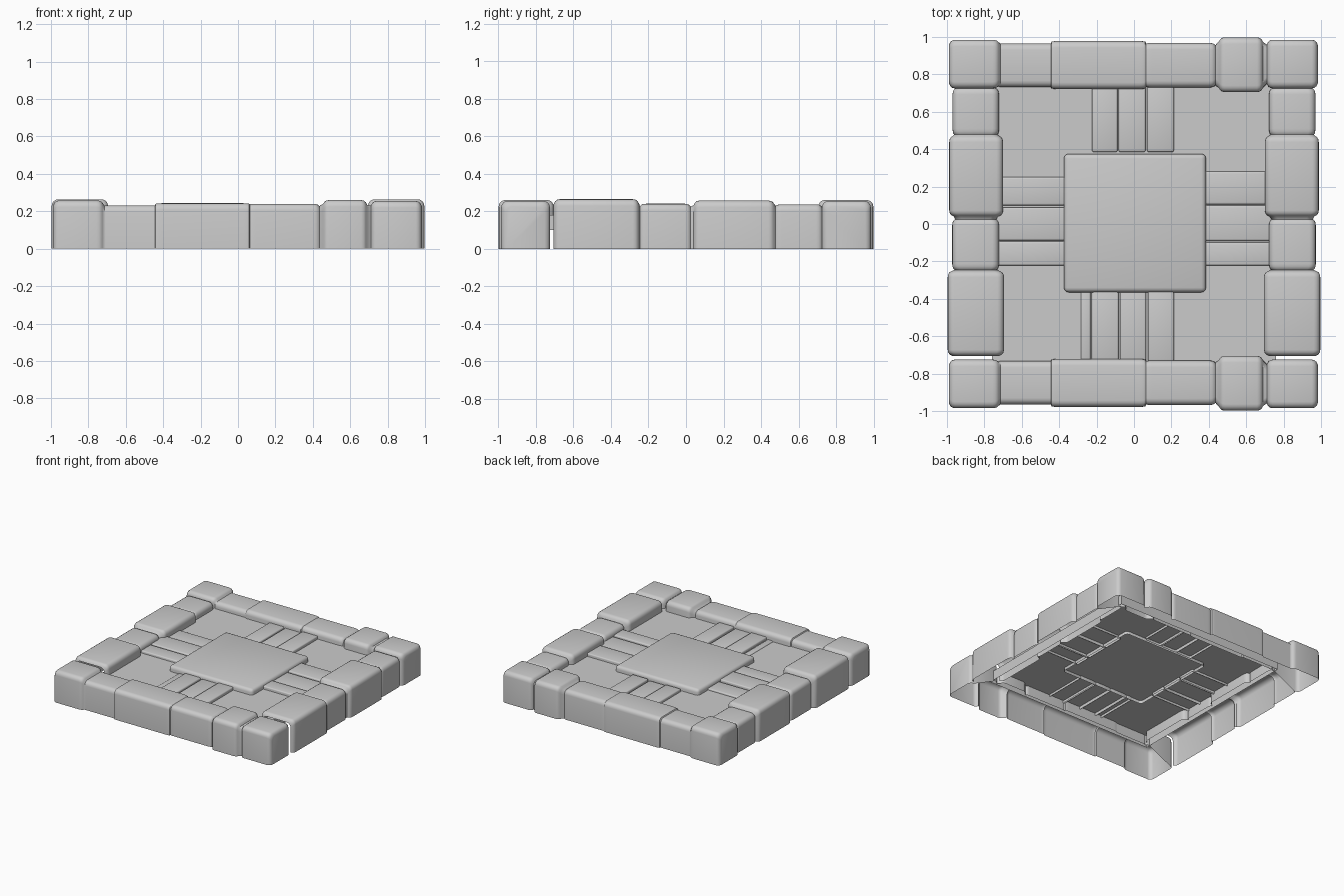
import bpy, bmesh, math

if "Cube" in bpy.data.objects:
    bpy.data.objects.remove(bpy.data.objects["Cube"])


def finish(bm, name, angle=40):
    me = bpy.data.meshes.new(name)
    bmesh.ops.recalc_face_normals(bm, faces=bm.faces)
    bm.to_mesh(me)
    bm.free()
    ob = bpy.data.objects.new(name, me)
    bpy.context.collection.objects.link(ob)
    bpy.ops.object.select_all(action='DESELECT')
    ob.select_set(True)
    bpy.context.view_layer.objects.active = ob
    bpy.ops.object.shade_smooth_by_angle(angle=math.radians(angle))
    return ob


def slab(name, x0, x1, y0, y1, z0, z1, r):
    """Open-bottomed block with rounded top and corners."""
    bm = bmesh.new()
    bmesh.ops.create_cube(bm, size=1)
    for v in bm.verts:
        v.co = (x1 if v.co.x > 0 else x0, y1 if v.co.y > 0 else y0,
                z1 if v.co.z > 0 else z0)
    bmesh.ops.delete(bm, geom=[f for f in bm.faces if f.normal.z < -0.5],
                     context='FACES_ONLY')
    if r:
        edges = [e for e in bm.edges if max(v.co.z for v in e.verts) > z1 - 1e-5]
        bmesh.ops.bevel(bm, geom=edges, offset=r, segments=3, profile=0.5,
                        affect='EDGES', clamp_overlap=True)
    return finish(bm, name)


def profile(vi, vo, top, zi, r=0.035, n=4):
    """Inverted U section: inner lip, rounded top, outer wall to the ground."""
    pts = [(vi, zi)]
    for k in range(n + 1):
        a = math.pi / 2 * k / n
        pts.append((vi + r - r * math.cos(a), top - r + r * math.sin(a)))
    for k in range(n + 1):
        a = math.pi / 2 * k / n
        pts.append((vo - r + r * math.sin(a), top - r + r * math.cos(a)))
    return pts + [(vo, 0)]


def stone_run(name, stones, place, capped):
    """Loft a row of stones; each is (start, end, inner, outer, top, dip0, dip1)."""
    bm = bmesh.new()
    rings = []
    last = len(stones) - 1
    for i, (a, b, vi, vo, top, d0, d1) in enumerate(stones):
        steps = [(a, d0), (a + .007, d0 * .45), (a + .018, d0 * .12), (a + .032, 0),
                 (b - .032, 0), (b - .018, d1 * .12), (b - .007, d1 * .45), (b, d1)]
        for k, (t, d) in enumerate(steps):
            end = capped and ((i == 0 and k < 4) or (i == last and k > 3))
            zi = 0 if end else 0.1
            rings.append([bm.verts.new(place(t, v, z))
                          for v, z in profile(vi + d, vo - d, top - d, zi)])
    for p, q in zip(rings, rings[1:]):
        for j in range(len(p) - 1):
            bm.faces.new((p[j], p[j + 1], q[j + 1], q[j]))
    if capped:
        bm.faces.new(rings[0])
        bm.faces.new(rings[-1])
    return finish(bm, name)


# Front and back border rows, including the corner stones
row = [(-.99, -.725, .725, .985, .258, .028, .012),
       (-.715, -.445, .732, .965, .232, 0, 0),
       (-.44, .06, .722, .978, .243, .003, .003),
       (.065, .435, .73, .968, .24, .003, .012),
       (.455, .69, .705, .998, .26, .02, .025),
       (.71, .983, .725, .985, .255, .025, .028)]
# Left and right border columns
column = [(-.705, -.252, .695, .996, .264, .025, .02),
          (-.245, .025, .722, .972, .24, .012, .015),
          (.04, .47, .7, .988, .257, .025, .018),
          (.478, .725, .722, .97, .237, .008, .015)]
for s, rn, cn in ((-1, "front", "left"), (1, "back", "right")):
    stone_run(rn + "_border_stones", row, lambda t, v, z: (t, s * v, z), True)
    stone_run(cn + "_border_stones", column, lambda t, v, z: (s * v, t, z), False)

# Sunken floor and raised centre plate
slab("floor_slab", -.76, .76, -.76, .76, .1, .18, 0)
slab("centre_plate", -.375, .385, -.365, .375, .155, .226, .025)

# Narrow paving slats: (low, high, top) on each of the four sides
slats = {
    "back": [(-.225, -.088, .203), (-.082, .062, .196), (.07, .213, .206)],
    "front": [(-.285, -.232, .187), (-.226, -.082, .203), (-.075, .065, .196), (.075, .213, .206)],
    "left": [(.1, .25, .194), (-.088, .088, .205), (-.222, -.094, .2)],
    "right": [(.105, .28, .205), (-.09, .098, .197), (-.222, -.1, .205)],
}
for side, items in slats.items():
    for i, (a, b, top) in enumerate(items):
        sign = -1 if side in ("front", "left") else 1
        lo, hi = sorted((sign * .36, sign * .735))
        if side == "back":
            lo = .385
        box = (a, b, lo, hi) if side in ("front", "back") else (lo, hi, a, b)
        slab(f"{side}_slat_{i + 1}", *box, .16, top, .01)
